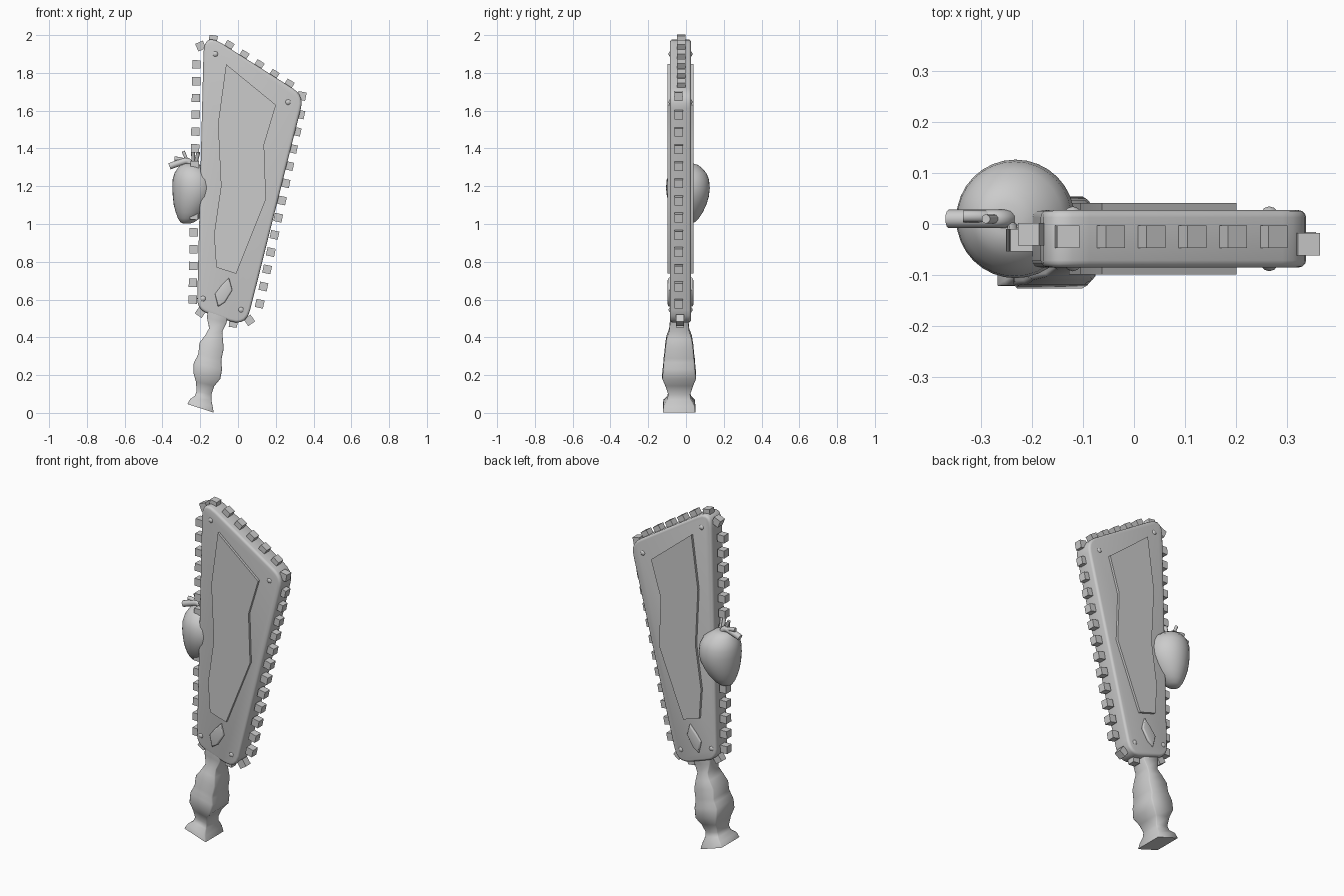
import bpy, bmesh, math
from mathutils import Vector, Matrix

if "Cube" in bpy.data.objects:
    bpy.data.objects.remove(bpy.data.objects["Cube"])

YC = -0.029  # mid-plane of the blade


def finish(name, bm, angle=35):
    bmesh.ops.recalc_face_normals(bm, faces=bm.faces)
    me = bpy.data.meshes.new(name)
    bm.to_mesh(me)
    bm.free()
    ob = bpy.data.objects.new(name, me)
    bpy.context.collection.objects.link(ob)
    bpy.ops.object.select_all(action='DESELECT')
    ob.select_set(True)
    bpy.context.view_layer.objects.active = ob
    bpy.ops.object.shade_smooth_by_angle(angle=math.radians(angle))
    return ob


def prism(name, pts, half, bevel=0.0):
    """Outline in the xz plane, thickened symmetrically about YC."""
    bm = bmesh.new()
    f = bm.faces.new([bm.verts.new((x, YC - half, z)) for x, z in pts])
    new = bmesh.ops.extrude_face_region(bm, geom=[f])['geom']
    bmesh.ops.translate(bm, vec=(0, 2 * half, 0),
                        verts=[v for v in new if isinstance(v, bmesh.types.BMVert)])
    if not any(len(g.verts) == len(pts) and g.calc_center_median().y < YC - half * .9 for g in bm.faces):
        bm.faces.new([v for v in bm.verts if v.co.y < YC])
    if bevel:
        rim = [e for e in bm.edges if abs(e.verts[0].co.y - e.verts[1].co.y) < 1e-5]
        bmesh.ops.bevel(bm, geom=rim, offset=bevel, segments=3, profile=0.5, affect='EDGES')
    return finish(name, bm)


def loft(name, rings, angle):
    bm = bmesh.new()
    loops = [[bm.verts.new(p) for p in r] for r in rings]
    for a, b in zip(loops, loops[1:]):
        for i in range(len(a)):
            j = (i + 1) % len(a)
            bm.faces.new((a[i], a[j], b[j], b[i]))
    bm.faces.new(loops[0])
    bm.faces.new(loops[-1])
    return finish(name, bm, angle)


def rounded(corners, steps=5):
    out = []
    n = len(corners)
    for i, (x, z, d) in enumerate(corners):
        c = Vector((x, z))
        p, q = Vector(corners[i - 1][:2]), Vector(corners[(i + 1) % n][:2])
        a, b = c + (p - c).normalized() * d, c + (q - c).normalized() * d
        for k in range(steps + 1):
            t = k / steps
            out.append(a * (1 - t) ** 2 + c * 2 * t * (1 - t) + b * t * t)
    return out


# Blade body
prism("blade", rounded([(-0.18, 2.016, .11), (0.35, 1.68, .07),
                        (0.042, 0.456, .09), (-0.217, 0.546, .06)]), 0.056, 0.014)

# Raised panel on both faces
prism("raised_panel", [(-0.063, 1.846), (0.201, 1.63), (0.138, 1.42), (0.148, 1.13),
                       (-0.01, 0.737), (-0.115, 0.77), (-0.127, 0.945),
                       (-0.09, 1.2), (-0.106, 1.53)], 0.07)

# Small gem below the panel
prism("gem", [(-0.048, 0.716), (-0.03, 0.65), (-0.07, 0.585), (-0.106, 0.562),
              (-0.122, 0.63), (-0.09, 0.672)], 0.068, 0.008)

# Corner studs, front and back
for i, (x, z) in enumerate([(-0.12, 1.9), (0.265, 1.645), (-0.185, 0.605), (0.016, 0.546)]):
    bm = bmesh.new()
    bmesh.ops.create_uvsphere(bm, u_segments=20, v_segments=12, radius=0.031)
    bmesh.ops.scale(bm, vec=(1, 2.05, 1), verts=bm.verts)
    bmesh.ops.translate(bm, vec=(x, YC, z), verts=bm.verts)
    finish("stud_%d" % i, bm, 60)

# Teeth around the rim
teeth = []


def row(p, q, n, y):
    p, q = Vector(p), Vector(q)
    ang = math.atan2(q.y - p.y, q.x - p.x)
    teeth.extend((*p.lerp(q, i / (n - 1)), -ang, y) for i in range(n))


row((-0.220, 1.845), (-0.240, 0.60), 15, -0.032)
row((-0.048, 1.945), (0.270, 1.74), 5, -0.025)
row((0.330, 1.58), (0.115, 0.578), 12, -0.038)
teeth += [(-0.198, 1.942, -0.4, -0.02), (-0.132, 1.977, 0.15, -0.025), (0.338, 1.678, 0.2, -0.04),
          (0.060, 0.490, -0.6, -0.032), (-0.025, 0.475, 0.1, -0.032), (-0.198, 0.533, 0.6, -0.03)]
bm = bmesh.new()
for x, z, a, y in teeth:
    bmesh.ops.create_cube(bm, size=0.044,
                          matrix=Matrix.Translation((x, y, z)) @ Matrix.Rotation(a, 4, 'Y'))
finish("rim_teeth", bm)

# Turned square handle: distance (x, z), half width, half depth
T = math.radians(13)
rings = []
for x, z, hx, hy in [(-0.108, 0.53, .055, .048), (-0.112, 0.49, .053, .048), (-0.118, 0.44, .036, .053),
                     (-0.127, 0.40, .048, .067), (-0.140, 0.355, .066, .074), (-0.148, 0.302, .063, .079),
                     (-0.153, 0.281, .066, .082), (-0.159, 0.249, .077, .084), (-0.165, 0.196, .073, .09),
                     (-0.174, 0.154, .05, .074), (-0.180, 0.106, .04, .058), (-0.185, 0.08, .045, .063),
                     (-0.194, 0.053, .063, .084), (-0.198, 0.024, .073, .085)]:
    s = 0.02 + (0.08 if z > .03 else 0)   # slight corner rounding
    k = 1 - s
    sq = [(k, 1), (1, k), (1, -k), (k, -1), (-k, -1), (-1, -k), (-1, k), (-k, 1)]
    t = T if z > .06 else math.radians(18)
    rings.append([(x + u * hx * math.cos(t), -0.036 + v * hy, z - u * hx * math.sin(t)) for u, v in sq])
loft("handle", rings, 60)

# Heart on the left edge
rings = []
for z, r, cx in [(1.32, .03, -.25), (1.312, .055, -.25), (1.295, .075, -.245), (1.27, .098, -.238),
                 (1.235, .112, -.234), (1.19, .116, -.232), (1.145, .111, -.234), (1.10, .097, -.243),
                 (1.06, .078, -.251), (1.03, .058, -.26), (1.01, .037, -.268), (1.002, .018, -.272)]:
    rings.append([(cx + r * math.cos(a), 0.01 + r * math.sin(a), z)
                  for a in [i * math.tau / 32 for i in range(32)]])
loft("heart", rings, 60)


# Vessels on top of the heart
def tube(name, r, pts):
    cu = bpy.data.curves.new(name, 'CURVE')
    cu.dimensions = '3D'
    cu.bevel_depth = r
    cu.bevel_resolution = 3
    cu.use_fill_caps = True
    sp = cu.splines.new('NURBS')
    sp.points.add(len(pts) - 1)
    for p, co in zip(sp.points, pts):
        p.co = (*co, 1)
    sp.use_endpoint_u = True
    sp.order_u = 3
    bpy.context.collection.objects.link(bpy.data.objects.new(name, cu))


tube("main_vessel", 0.018, [(-.24, .01, 1.28), (-.25, .01, 1.34), (-.31, .01, 1.325), (-.363, .01, 1.305)])
tube("side_vessel", 0.012, [(-.25, .01, 1.29), (-.27, .015, 1.345), (-.335, .015, 1.345)])
tube("left_vessel", 0.009, [(-.26, .01, 1.31), (-.275, .01, 1.35), (-.29, .01, 1.385)])
tube("tall_vessel", 0.010, [(-.24, 0, 1.29), (-.235, -.01, 1.35), (-.24, -.03, 1.4)])
tube("right_vessel", 0.010, [(-.23, 0, 1.29), (-.22, -.02, 1.34), (-.21, -.035, 1.38)])
